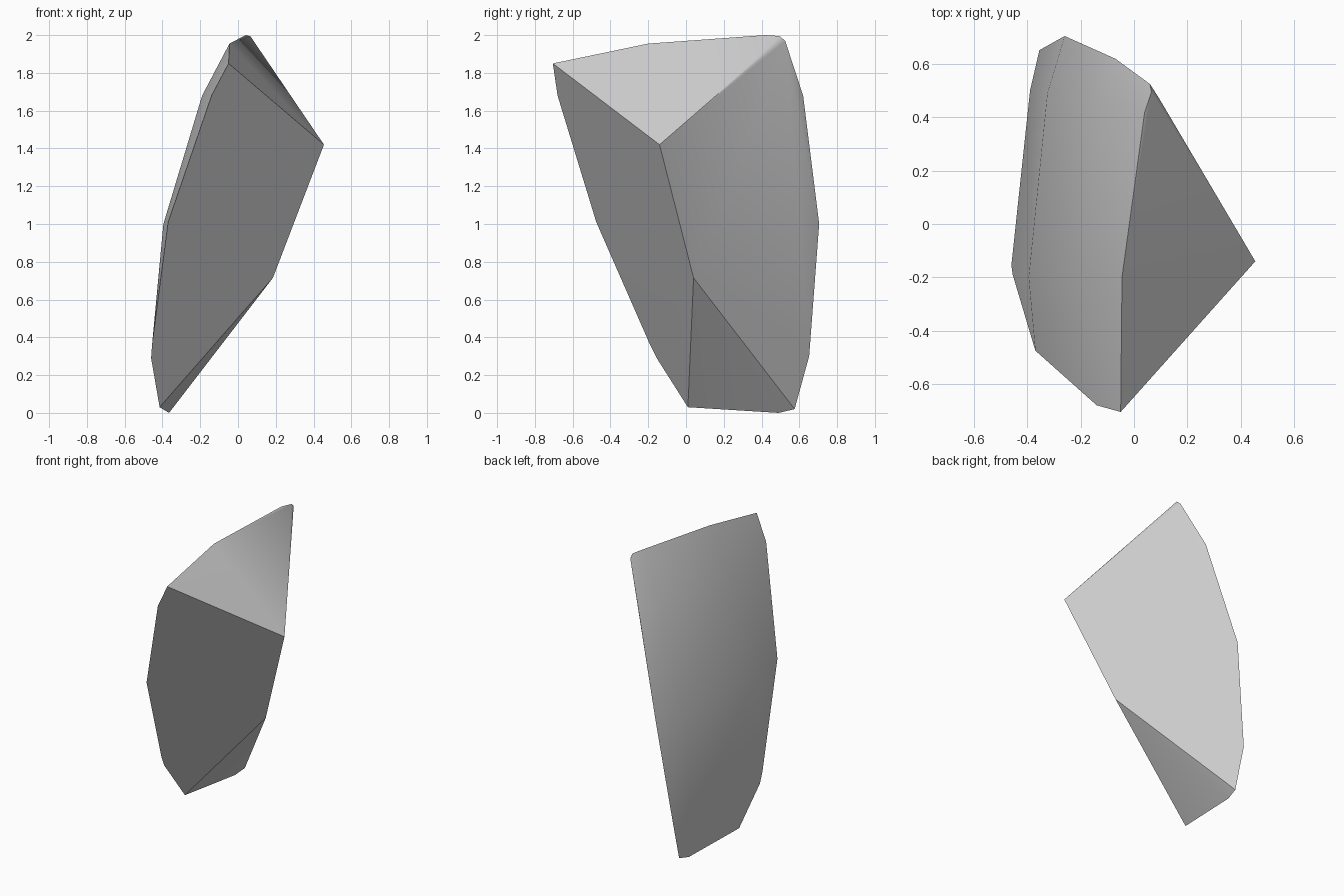
import bpy, bmesh, math

cube = bpy.data.objects.get("Cube")
if cube:
    bpy.data.objects.remove(cube, do_unlink=True)

# Grey stone
stone = bpy.data.materials.new("grey_stone")
stone.use_nodes = True
grey = (0.6, 0.6, 0.6, 1)
stone.diffuse_color = grey
stone.node_tree.nodes["Principled BSDF"].inputs["Base Color"].default_value = grey

# Broken inner corners and the small chip at the top
corners = [(0.455, -0.14, 1.42), (0.185, 0.04, 0.715),
           (0.095, 0.47, 1.95), (0.065, 0.495, 1.995)]
# Columns of the rounded outer skin, each from top to bottom
front_edge = [(-0.05, -0.705, 1.85), (-0.14, -0.68, 1.68), (-0.37, -0.475, 1.01),
              (-0.46, -0.155, 0.29), (-0.415, 0.01, 0.03)]
front_column = [(-0.045, -0.2, 1.955), (-0.19, -0.2, 1.68),
                (-0.395, -0.2, 1.0), (-0.455, -0.19, 0.36)]
back_column = [(0.04, 0.42, 2.0), (-0.13, 0.46, 1.68), (-0.325, 0.49, 1.0),
               (-0.39, 0.5, 0.3), (-0.365, 0.49, 0.0)]
back_edge = [(0.06, 0.525, 1.97), (-0.07, 0.62, 1.68), (-0.26, 0.705, 1.0),
             (-0.355, 0.652, 0.3), (-0.35, 0.575, 0.02)]

# Wrap the points in one solid and merge the flat break faces
bm = bmesh.new()
for point in corners + front_edge + front_column + back_column + back_edge:
    bm.verts.new(point)
bmesh.ops.convex_hull(bm, input=bm.verts[:])
bmesh.ops.dissolve_limit(bm, angle_limit=math.radians(3),
                         verts=bm.verts[:], edges=bm.edges[:])
bmesh.ops.recalc_face_normals(bm, faces=bm.faces[:])

mesh = bpy.data.meshes.new("rock_shard")
bm.to_mesh(mesh)
bm.free()
mesh.materials.append(stone)
shard = bpy.data.objects.new("rock_shard", mesh)
bpy.context.collection.objects.link(shard)

# Smooth outer skin, sharp break edges
bpy.ops.object.select_all(action="DESELECT")
shard.select_set(True)
bpy.context.view_layer.objects.active = shard
bpy.ops.object.shade_smooth_by_angle(angle=math.radians(35))
